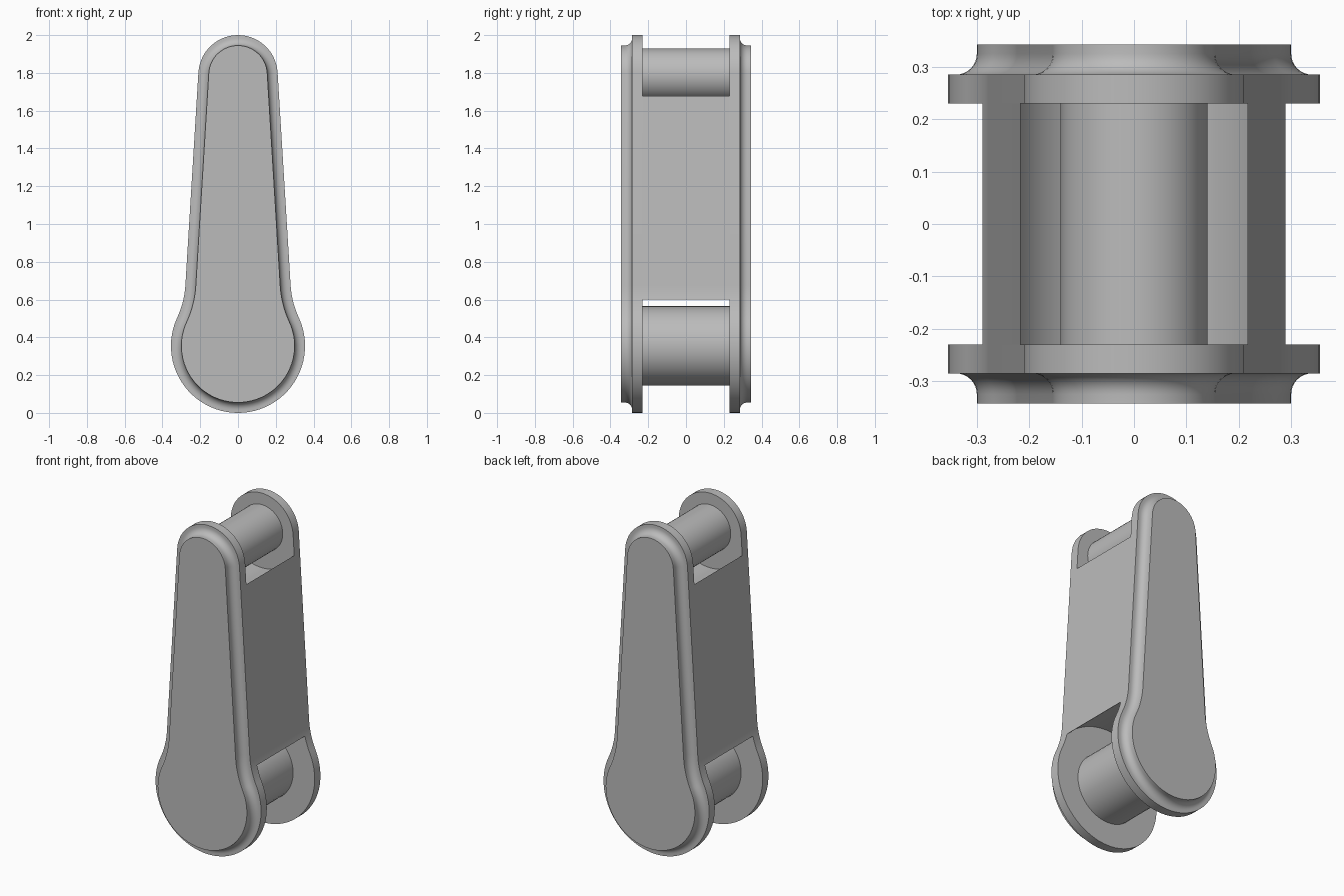
import bpy
import bmesh
from math import pi, sin, cos, acos, atan, atan2, sqrt, hypot

cube = bpy.data.objects.get("Cube")
if cube:
    bpy.data.objects.remove(cube, do_unlink=True)

steel = bpy.data.materials.new("grey steel")
steel.use_nodes = True
grey = (0.5, 0.5, 0.5, 1)
steel.diffuse_color = grey
steel.node_tree.nodes["Principled BSDF"].inputs["Base Color"].default_value = grey

# Link dimensions
BIG_R, BIG_Z = 0.355, 0.355
SMALL_R, SMALL_Z = 0.21, 1.79
FILLET = 0.48
PLATE_IN, FLANGE, PLATE_OUT = 0.23, 0.285, 0.343
BIG_CLEAR, SMALL_CLEAR = 0.375, 0.244

# Straight flank tangent to both the small end and the waist fillet
FLANK = 0.0611
OFFSET = SMALL_R + (SMALL_Z - BIG_Z) * sin(FLANK)
WAIST = FLANK + acos((OFFSET + FILLET) / (BIG_R + FILLET))
WAIST_C = ((BIG_R + FILLET) * cos(WAIST), BIG_Z + (BIG_R + FILLET) * sin(WAIST))


def arc(cx, cz, r, start, end, steps):
    angles = [start + (end - start) * i / steps for i in range(steps + 1)]
    return [(cx + r * cos(a), cz + r * sin(a)) for a in angles]


def waist(inset):
    return arc(*WAIST_C, FILLET + inset, WAIST + pi, FLANK + pi, 16)


def mirrored(half):
    return half + [(-x, z) for x, z in reversed(half) if x > 1e-5]


def outline(inset):
    """Teardrop outline, inset evenly; starts at the bottom centre."""
    half = arc(0, BIG_Z, BIG_R - inset, -pi / 2, WAIST, 24)
    half += waist(inset)[1:]
    half += arc(0, SMALL_Z, SMALL_R - inset, FLANK, pi / 2, 14)
    half[0], half[-1] = (0, half[0][1]), (0, half[-1][1])
    return half[:1] + mirrored(half[1:])


def loft(name, sections):
    """Join matching x-z outlines placed along y and cap both ends."""
    bm = bmesh.new()
    rings = [[bm.verts.new((x, y, z)) for x, z in pts] for pts, y in sections]
    for a, b in zip(rings, rings[1:]):
        for i in range(len(a)):
            j = (i + 1) % len(a)
            bm.faces.new((a[i], a[j], b[j], b[i]))
    bm.faces.new(rings[0])
    bm.faces.new(rings[-1])
    bmesh.ops.recalc_face_normals(bm, faces=bm.faces)
    mesh = bpy.data.meshes.new(name)
    bm.to_mesh(mesh)
    bm.free()
    mesh.materials.append(steel)
    obj = bpy.data.objects.new(name, mesh)
    bpy.context.collection.objects.link(obj)
    bpy.ops.object.select_all(action='DESELECT')
    obj.select_set(True)
    bpy.context.view_layer.objects.active = obj
    bpy.ops.object.shade_smooth_by_angle(angle=pi / 6)
    return obj


# Side plates: flat flange, cove, raised outer face
cove = arc(0.015, FLANGE + 0.04, 0.04, -pi / 2, 0, 8)
plate_profile = [(0, PLATE_IN), (0, FLANGE)] + cove + [(0.055, PLATE_OUT)]
for name, side in (("front_plate", -1), ("back_plate", 1)):
    loft(name, [(outline(d), side * y) for d, y in plate_profile])

# Centre block, hollowed at both ends to clear the pins
flank = [p for p in waist(0) if hypot(p[0], p[1] - BIG_Z) >= BIG_CLEAR]
drop = sqrt(SMALL_CLEAR ** 2 - SMALL_R ** 2)
top_edge = (SMALL_R * cos(FLANK) + drop * sin(FLANK),
            SMALL_Z + SMALL_R * sin(FLANK) - drop * cos(FLANK))
low_angle = atan2(flank[0][1] - BIG_Z, flank[0][0])
top_angle = atan2(top_edge[1] - SMALL_Z, top_edge[0])
low_arc = arc(0, BIG_Z, BIG_CLEAR, pi / 2, low_angle, 14)
top_arc = arc(0, SMALL_Z, SMALL_CLEAR, top_angle, -pi / 2, 14)
low_arc[0], top_arc[-1] = (0, low_arc[0][1]), (0, top_arc[-1][1])
block = mirrored(low_arc[1:-1] + flank + top_arc)
block.insert(0, low_arc[0])
loft("centre_block", [(block, -PLATE_IN), (block, PLATE_IN)])

# Pins between the plates
for name, z, r in (("lower_pin", BIG_Z, BIG_R - 0.145), ("upper_pin", SMALL_Z, SMALL_R - 0.07)):
    ring = arc(0, z, r, 0, 2 * pi, 48)[:-1]
    loft(name, [(ring, -PLATE_IN), (ring, PLATE_IN)])
